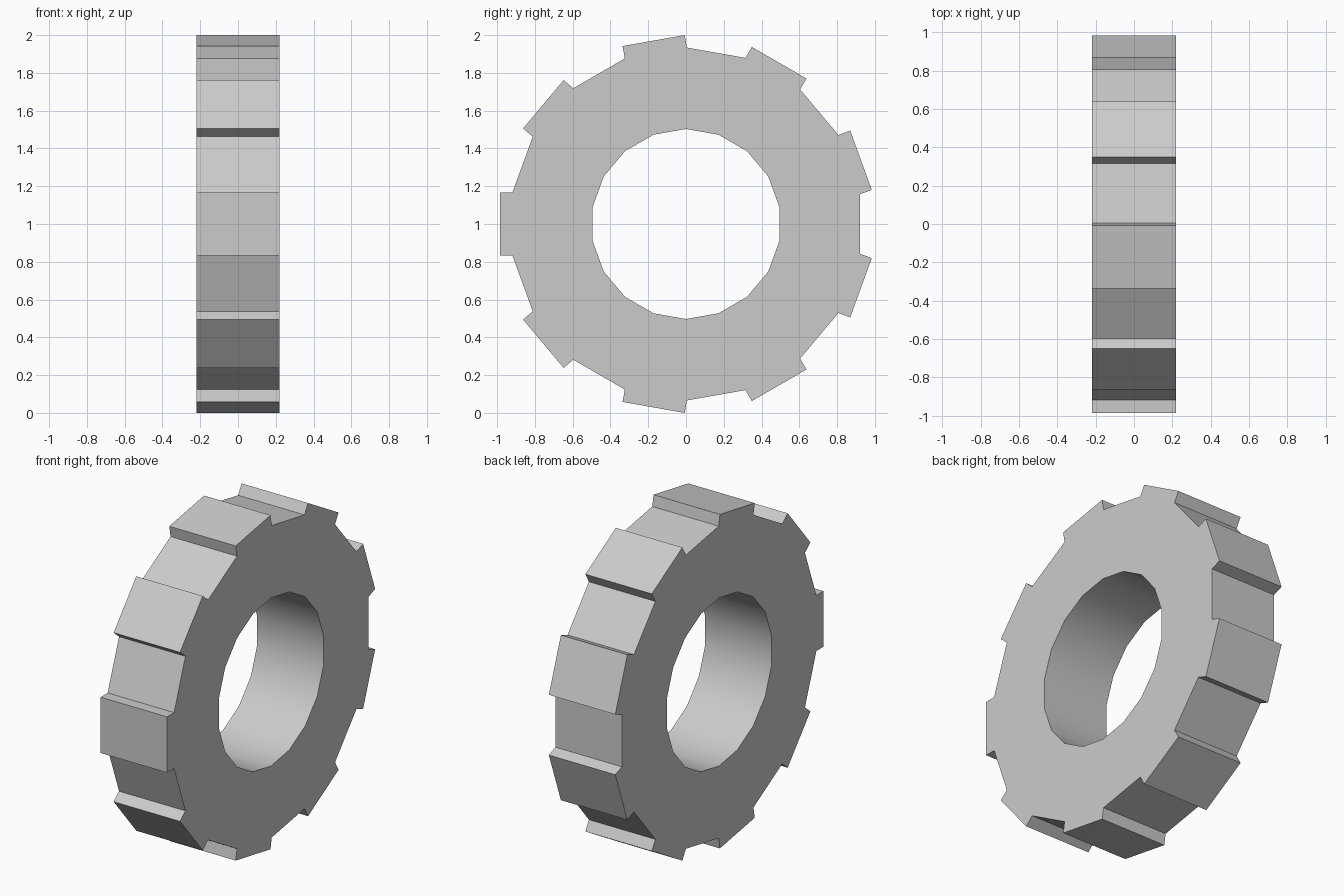
import bpy, bmesh, math

if "Cube" in bpy.data.objects:
    bpy.data.objects.remove(bpy.data.objects["Cube"])

SECTORS = 18        # alternating teeth and recesses, 20 degrees each
HALF_W = 0.22       # half thickness along x
R_HOLE = 0.503
A_BASE, A_TOOTH = 0.919, 0.986   # face distance at tooth root and tooth tip
H_TOOTH = 0.167     # half width of a tooth
STEP = math.tau / SECTORS


def tooth_point(k, dist, side):
    """Point on tooth k, given in the tooth's own direction (y, z)."""
    a = math.radians(100) + k * STEP
    return (dist * math.cos(a) - side * math.sin(a),
            dist * math.sin(a) + side * math.cos(a))


def hole_point(k):
    a = math.radians(90) + k * STEP
    return (R_HOLE * math.cos(a), R_HOLE * math.sin(a))


bm = bmesh.new()

# One side face, sector by sector
for k in range(0, SECTORS, 2):
    tooth = [hole_point(k), tooth_point(k, A_BASE, -H_TOOTH),
             tooth_point(k, A_TOOTH, -H_TOOTH), tooth_point(k, A_TOOTH, H_TOOTH),
             tooth_point(k, A_BASE, H_TOOTH), hole_point(k + 1)]
    recess = [hole_point(k + 1), tooth_point(k, A_BASE, H_TOOTH),
              tooth_point(k + 2, A_BASE, -H_TOOTH), hole_point(k + 2)]
    for outline in (tooth, recess):
        bm.faces.new([bm.verts.new((-HALF_W, y, z + 1)) for y, z in outline])
bmesh.ops.remove_doubles(bm, verts=bm.verts[:], dist=1e-4)

# Extrude to full thickness
ext = bmesh.ops.extrude_face_region(bm, geom=bm.faces[:], use_keep_orig=True)
moved = [g for g in ext["geom"] if isinstance(g, bmesh.types.BMVert)]
bmesh.ops.translate(bm, verts=moved, vec=(2 * HALF_W, 0, 0))
bmesh.ops.recalc_face_normals(bm, faces=bm.faces[:])

mesh = bpy.data.meshes.new("toothed_ring")
bm.to_mesh(mesh)
bm.free()
ring = bpy.data.objects.new("toothed_ring", mesh)
bpy.context.collection.objects.link(ring)

# Smooth bore, crisp teeth
bpy.context.view_layer.objects.active = ring
ring.select_set(True)
bpy.ops.object.shade_smooth_by_angle(angle=math.radians(30))
